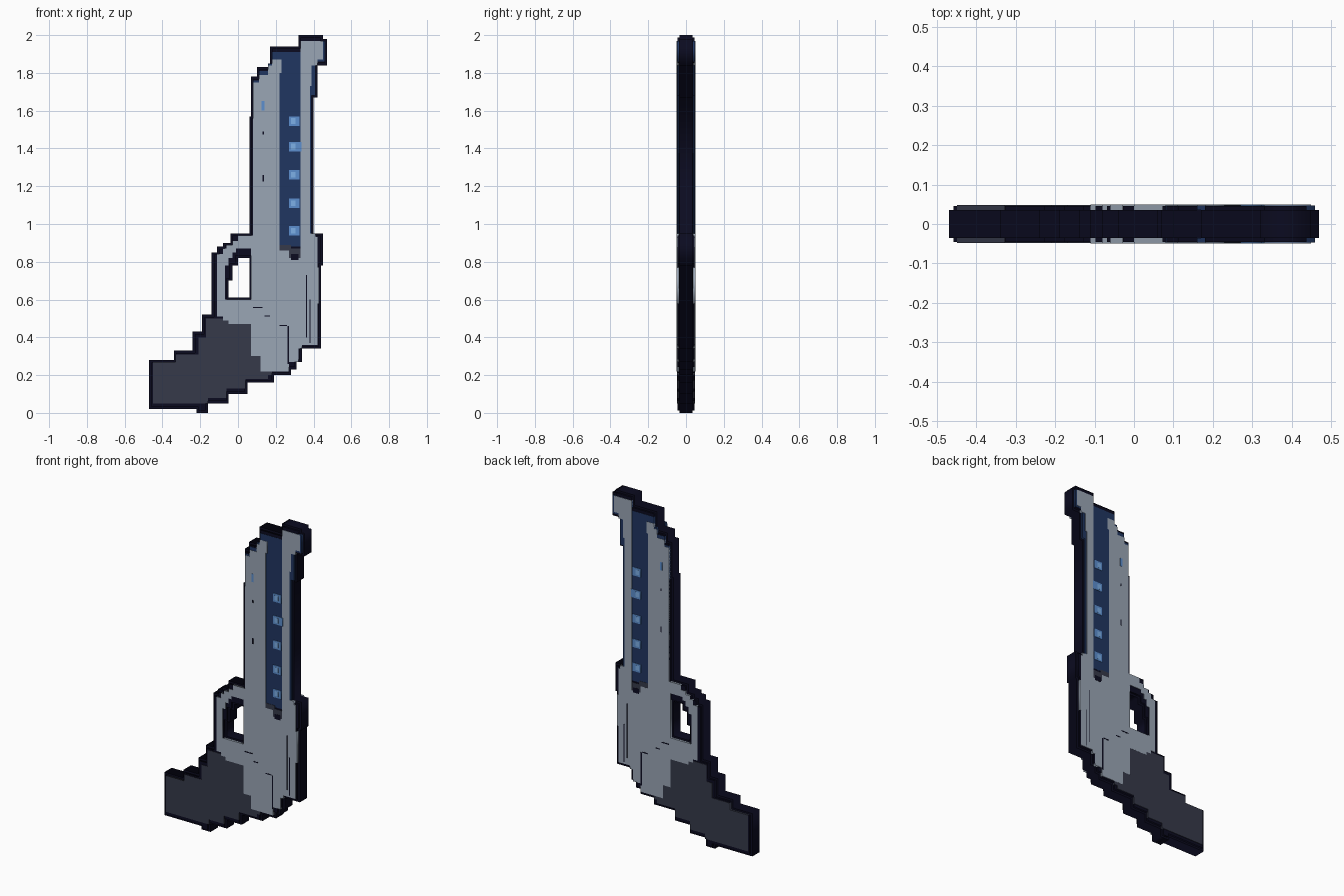
import bpy
from math import radians
from mathutils import Matrix, Vector

cube = bpy.data.objects.get("Cube")
if cube:
    bpy.data.objects.remove(cube, do_unlink=True)


def linear(channel):
    channel /= 255
    return channel / 12.92 if channel < 0.04 else ((channel + 0.055) / 1.055) ** 2.4


def make_material(name, *rgb):
    material = bpy.data.materials.new(name)
    material.use_nodes = True
    colour = [linear(channel) for channel in rgb] + [1]
    material.diffuse_color = colour
    shader = material.node_tree.nodes["Principled BSDF"]
    shader.inputs["Base Color"].default_value = colour
    shader.inputs["Roughness"].default_value = 0.8
    return material


ink = make_material("midnight ink", 11, 11, 32)
steel = make_material("pale steel", 154, 166, 181)
navy = make_material("navy", 32, 54, 97)
charcoal = make_material("charcoal", 54, 58, 74)
blue = make_material("bright blue", 92, 143, 207)
sky = make_material("sky blue", 128, 180, 236)


def staircase(*steps):
    """Clockwise stepped outline: each (x, z) pair is followed by a sideways then an up/down edge."""
    corners = [(steps[i] / 100, steps[i + 1] / 100) for i in range(0, len(steps), 2)]
    points = []
    for (x, z), (next_x, _) in zip(corners, corners[1:] + corners[:1]):
        points += [Vector((x, z)), Vector((next_x, z))]
    return points


def inset(points, distance):
    """Move every edge of a clockwise outline inwards."""
    moved = []
    for i, point in enumerate(points):
        before = (point - points[i - 1]).normalized()
        after = (points[(i + 1) % len(points)] - point).normalized()
        along = before + after
        moved.append(point + distance * Vector((along.y, -along.x)))
    return moved


def rectangle(left, right, bottom, top):
    return [Vector(p) for p in ((left, top), (right, top), (right, bottom), (left, bottom))]


def slab(name, material, outlines, near, far, both_sides=True):
    """Filled outlines, extruded in depth; paired slabs are mirrored front to back."""
    curve = bpy.data.curves.new(name, "CURVE")
    curve.dimensions = "2D"
    curve.fill_mode = "BOTH"
    curve.extrude = (far - near) / 2
    for outline in outlines:
        spline = curve.splines.new("POLY")
        spline.points.add(len(outline) - 1)
        for target, point in zip(spline.points, outline):
            target.co = (point.x, point.y, 0, 1)
        spline.use_cyclic_u = True
    helper = bpy.data.objects.new(name + " outline", curve)
    bpy.context.collection.objects.link(helper)
    graph = bpy.context.evaluated_depsgraph_get()
    mesh = bpy.data.meshes.new_from_object(helper.evaluated_get(graph))
    bpy.data.objects.remove(helper, do_unlink=True)
    bpy.data.curves.remove(curve)
    mesh.transform(Matrix.Translation((0, -(near + far) / 2, 0)) @ Matrix.Rotation(radians(90), 4, "X"))
    mesh.materials.clear()
    mesh.materials.append(material)
    part = bpy.data.objects.new(name, mesh)
    bpy.context.collection.objects.link(part)
    if both_sides:
        mirror = part.modifiers.new("front and back", "MIRROR")
        mirror.use_axis = (False, True, False)
    return part


# Dark stepped silhouette with the trigger opening, thicker inside its rim
silhouette = staircase(
    32, 200, 45, 198, 47, 184, 42, 167, 40, 95, 45, 78, 44, 34, 34, 27, 31, 23, 28, 20,
    19, 16, 5, 10, -5, 5, -16, 0, -22, 2, -47, 28, -34, 33, -24, 43, -19, 52, -14, 85,
    -11, 88, -8, 90, -4, 95, 6, 157, 7, 178, 10, 183, 17, 194)
opening = staircase(0, 82, 6, 61, -5, 70, -3, 78)
rim = 0.012
slab("silhouette_rim", ink, [silhouette, opening], -0.035, 0.035, False)
slab("silhouette_core", ink, [inset(silhouette, rim), inset(opening, -rim)], -0.046, 0.046, False)

# Navy barrel showing through the slot and along the edges
barrel = staircase(18, 191, 33, 197, 46, 186, 41, 168, 39, 88, 8, 176, 11, 181, 16, 185)
slab("barrel", navy, [barrel], 0.036, 0.0475)

# Steel frame, with rails either side of the slot and the trigger guard loop
frame = staircase(
    18, 187, 23, 180, 22, 86, 27, 82, 33, 197, 45, 187, 42, 184, 39, 173, 38, 95, 41, 93,
    42, 77, 43, 58, 42, 36, 34, 34, 32, 27, 27, 22, 12, 30, 7, 47, -5, 49, -8, 51,
    -11, 84, -8, 87, -6, 89, -3, 91, 0, 94, 8, 175, 11, 179, 16, 184)
guard_opening = staircase(-1, 87, 7, 60, -7, 78, -5, 82, -3, 85)
slab("frame", steel, [frame, guard_opening], 0.036, 0.049)

# Charcoal grip and the shadowed foot of the slot
grip = staircase(-45, 27, -33, 31, -21, 40, -17, 50, 7, 32, 12, 22, 18, 20, 16, 18,
                 4, 13, -6, 8, -16, 5)
slab("grip", charcoal, [grip], 0.036, 0.0485)
slot_foot = staircase(22, 89, 28, 87, 33, 82, 27, 86)
slab("slot_foot", charcoal, [slot_foot], 0.044, 0.0488)
slab("slot_notch", ink, [rectangle(0.28, 0.32, 0.81, 0.84)], 0.044, 0.05)

# Glowing blocks along the slot and a small mark on the slide
for number, height in enumerate((0.965, 1.11, 1.26, 1.41, 1.545), 1):
    reach = 0.335 if number == 4 else 0.325
    slab(f"slot_light_{number}", blue,
         [rectangle(0.27, reach, height - 0.025, height + 0.025)], 0.045, 0.0495)
    slab(f"slot_glint_{number}", sky,
         [rectangle(0.28, 0.305, height - 0.015, height + 0.015)], 0.045, 0.05)
slab("slide_mark", blue, [rectangle(0.125, 0.14, 1.6, 1.65)], 0.045, 0.05)

# Fine dark seams on the frame
seams = [
    rectangle(0.13, 0.137, 1.475, 1.49), rectangle(0.13, 0.137, 1.225, 1.26),
    rectangle(0.08, 0.13, 0.555, 0.561), rectangle(0.14, 0.17, 0.51, 0.516),
    rectangle(0.22, 0.26, 0.46, 0.466), rectangle(0.262, 0.27, 0.26, 0.46),
    rectangle(0.36, 0.365, 0.4, 0.73), rectangle(0.378, 0.383, 0.37, 0.6)]
slab("frame_seams", ink, seams, 0.045, 0.05)
